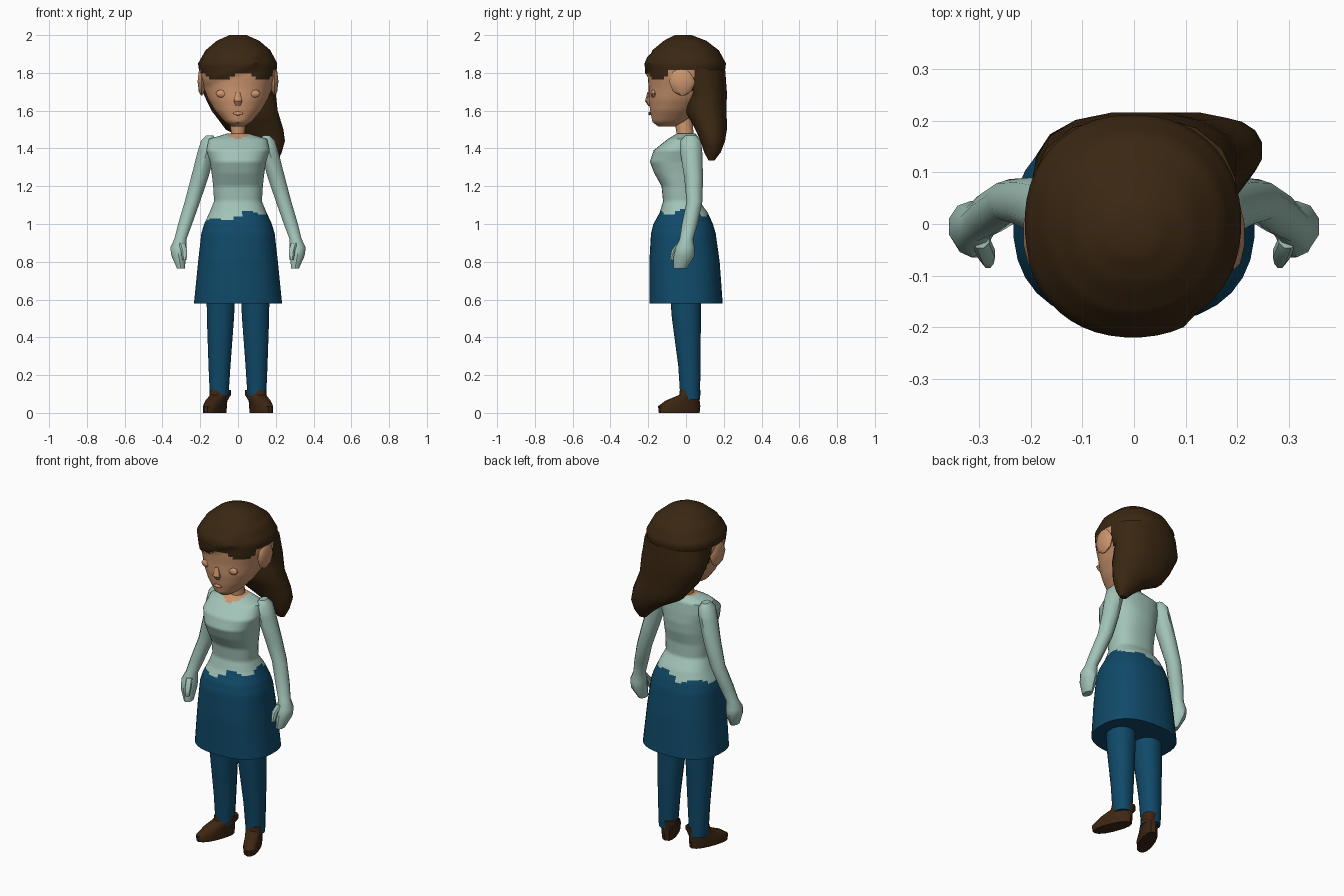
import bpy, bmesh, math


def material(name, rgb):
    m = bpy.data.materials.new(name)
    m.diffuse_color = (*rgb, 1)
    return m


HAIR = material("dark brown hair", (0.042, 0.020, 0.006))
SKIN = material("skin", (0.60, 0.30, 0.155))
TEAL = material("pale teal", (0.36, 0.55, 0.48))
BLUE = material("deep blue", (0.005, 0.067, 0.14))
SHOE = material("shoe brown", (0.048, 0.019, 0.006))


def loft(name, rings, mats, n=12, sub=1, power=2.0, rule=None, warp=None):
    """Skin horizontal superellipse rings (cx, cy, z, rx, ry); rule picks a material per face centre."""
    fine = []
    for a, b in zip(rings, rings[1:]):
        fine += [[p + (q - p) * k / sub for p, q in zip(a, b)] for k in range(sub)]
    fine.append(rings[-1])
    bm = bmesh.new()
    rows = []
    for cx, cy, z, rx, ry in fine:
        row = []
        for i in range(n):
            t = 2 * math.pi * (i + 0.5) / n
            c, s = math.cos(t), math.sin(t)
            x = cx + rx * math.copysign(abs(c) ** (2 / power), c)
            y = cy + ry * math.copysign(abs(s) ** (2 / power), s)
            p = warp(x, y, z) if warp else (x, y, z)
            row.append(bm.verts.new(p))
        rows.append(row)
    for a, b in zip(rows, rows[1:]):
        for i in range(n):
            j = (i + 1) % n
            bm.faces.new((a[i], a[j], b[j], b[i]))
    bm.faces.new(rows[0])
    bm.faces.new(rows[-1])
    bmesh.ops.recalc_face_normals(bm, faces=bm.faces)
    if rule:
        for f in bm.faces:
            f.material_index = rule(f.calc_center_median())
    me = bpy.data.meshes.new(name)
    bm.to_mesh(me)
    bm.free()
    for m in mats:
        me.materials.append(m)
    ob = bpy.data.objects.new(name, me)
    bpy.context.collection.objects.link(ob)
    return ob


def blob(name, loc, size, mat):
    """Small ellipsoid."""
    x, y, z = loc
    a, b, c = size
    angles = [-80, -45, 0, 45, 80]
    rings = [(x, y, z + c * math.sin(math.radians(t)),
              a * math.cos(math.radians(t)), b * math.cos(math.radians(t))) for t in angles]
    return loft(name, rings, [mat], n=10)


# Torso and skirt, with a wavy waist edge and an open neckline
def body_rule(c):
    a = math.atan2(c.x, -c.y)
    edge = 1.035 + 0.03 * math.sin(a + 0.3) + 0.015 * math.sin(5 * a)
    if c.z < edge:
        return 1
    if c.y < 0.03 and c.z > 1.445 + abs(c.x) * 0.4 and abs(c.x) < 0.06:
        return 2
    return 0


loft("torso_and_skirt", [
    (0, 0, 0.58, 0.234, 0.195), (0, -0.008, 0.80, 0.212, 0.187),
    (0, -0.014, 0.95, 0.195, 0.172), (0, -0.015, 1.00, 0.180, 0.158),
    (0, -0.012, 1.06, 0.152, 0.128), (0, -0.025, 1.12, 0.127, 0.097),
    (0, -0.030, 1.20, 0.132, 0.100), (0, -0.042, 1.27, 0.140, 0.127),
    (0, -0.052, 1.33, 0.150, 0.140), (0, -0.045, 1.39, 0.168, 0.127),
    (0, -0.012, 1.45, 0.155, 0.085), (0, 0.0, 1.478, 0.06, 0.05)],
    [TEAL, BLUE, SKIN], n=32, sub=6, power=2.4, rule=body_rule)

# Neck
loft("neck", [(0, 0.0, 1.42, 0.05, 0.05), (0, -0.005, 1.48, 0.04, 0.045),
              (0, -0.02, 1.60, 0.042, 0.05)], [SKIN], n=10)


# Head: skin below the hairline, hair above and behind
def head_rule(c):
    a = math.atan2(c.x, -c.y)
    if abs(a) > 1.8:
        return 1
    line = 1.82 if abs(a) > 1.15 else 1.778 + 0.018 * math.sin(5 * a + 1.0)
    return 1 if c.z > line else 0


def fringe(x, y, z):
    # swept fringe stands proud above a slanting line
    if y < -0.05 and x < 0.11 and 1.80 + 0.35 * x < z < 1.90:
        return x, y - 0.012, z
    return x, y, z


loft("head", [
    (0, -0.10, 1.515, 0.03, 0.045), (0, -0.09, 1.54, 0.07, 0.088),
    (0, -0.065, 1.60, 0.122, 0.125), (0, -0.035, 1.66, 0.158, 0.163),
    (0, -0.005, 1.72, 0.183, 0.193), (0, 0.0, 1.78, 0.202, 0.203),
    (-0.002, 0.002, 1.85, 0.210, 0.210), (0, -0.002, 1.92, 0.172, 0.176),
    (0, -0.005, 1.97, 0.113, 0.113), (0, -0.015, 2.0, 0.045, 0.045)],
    [SKIN, HAIR], n=48, sub=4, power=2.15, rule=head_rule, warp=fringe)

# Long hair hanging behind, swept to one side
loft("back_hair", [
    (0, 0.05, 1.82, 0.20, 0.160), (0.005, 0.108, 1.70, 0.197, 0.110),
    (0.035, 0.105, 1.60, 0.178, 0.112), (0.088, 0.133, 1.50, 0.155, 0.085),
    (0.148, 0.142, 1.44, 0.102, 0.066), (0.178, 0.140, 1.38, 0.055, 0.045),
    (0.190, 0.135, 1.335, 0.022, 0.015)], [HAIR], n=16, sub=2, power=2.3)

# Face details
loft("nose", [(0, -0.19, 1.625, 0.012, 0.01), (0, -0.20, 1.65, 0.024, 0.018),
              (0, -0.195, 1.70, 0.010, 0.010)], [SKIN], n=8)
blob("lips", (0, -0.192, 1.585), (0.03, 0.008, 0.01), SKIN)

for side, s in (("left", -1), ("right", 1)):
    blob(side + "_ear", (0.193 * s, -0.02, 1.755), (0.022, 0.07, 0.075), SKIN)
    blob(side + "_eye", (0.085 * s, -0.172, 1.69), (0.035, 0.016, 0.022), SKIN)

    # Sleeve running into the hand
    loft(side + "_arm", [(x * s, y, z, a, b) for x, y, z, a, b in [
        (0.15, 0.025, 1.468, 0.02, 0.03), (0.155, 0.025, 1.44, 0.043, 0.055),
        (0.167, 0.028, 1.38, 0.05, 0.058), (0.202, 0.040, 1.25, 0.048, 0.050),
        (0.241, 0.045, 1.12, 0.043, 0.042), (0.280, 0.020, 1.00, 0.039, 0.042),
        (0.305, 0.002, 0.92, 0.034, 0.036), (0.315, -0.005, 0.875, 0.046, 0.050),
        (0.314, -0.010, 0.83, 0.040, 0.055), (0.302, -0.030, 0.765, 0.022, 0.035)]],
        [TEAL], n=10)
    loft(side + "_thumb", [(x * s, y, z, a, b) for x, y, z, a, b in [
        (0.298, -0.03, 0.90, 0.018, 0.018), (0.286, -0.058, 0.86, 0.018, 0.02),
        (0.283, -0.072, 0.81, 0.012, 0.014)]], [TEAL], n=8)

    # Trouser leg
    loft(side + "_leg", [(x * s, y, z, a, b) for x, y, z, a, b in [
        (0.10, 0.022, 0.07, 0.050, 0.053), (0.098, 0.018, 0.25, 0.060, 0.061),
        (0.093, 0.002, 0.50, 0.074, 0.079), (0.09, -0.003, 0.65, 0.079, 0.086)]],
        [BLUE], n=12, power=2.2)

    # Shoe with the toe turned outwards
    loft(side + "_shoe", [(x * s, y, z, a, b) for x, y, z, a, b in [
        (0.11, -0.036, 0.0, 0.045, 0.108), (0.11, -0.036, 0.035, 0.047, 0.112),
        (0.108, -0.018, 0.065, 0.046, 0.090), (0.10, 0.020, 0.095, 0.052, 0.056),
        (0.10, 0.022, 0.12, 0.050, 0.055)]],
        [SHOE], n=14, power=2.3,
        warp=lambda x, y, z, s=s: (x - 0.35 * s * min(y, 0.06), y, z))

# Smooth shading with sharp edges kept
for ob in bpy.context.collection.objects:
    ob.select_set(True)
    bpy.context.view_layer.objects.active = ob
bpy.ops.object.shade_smooth_by_angle(angle=math.radians(40))
